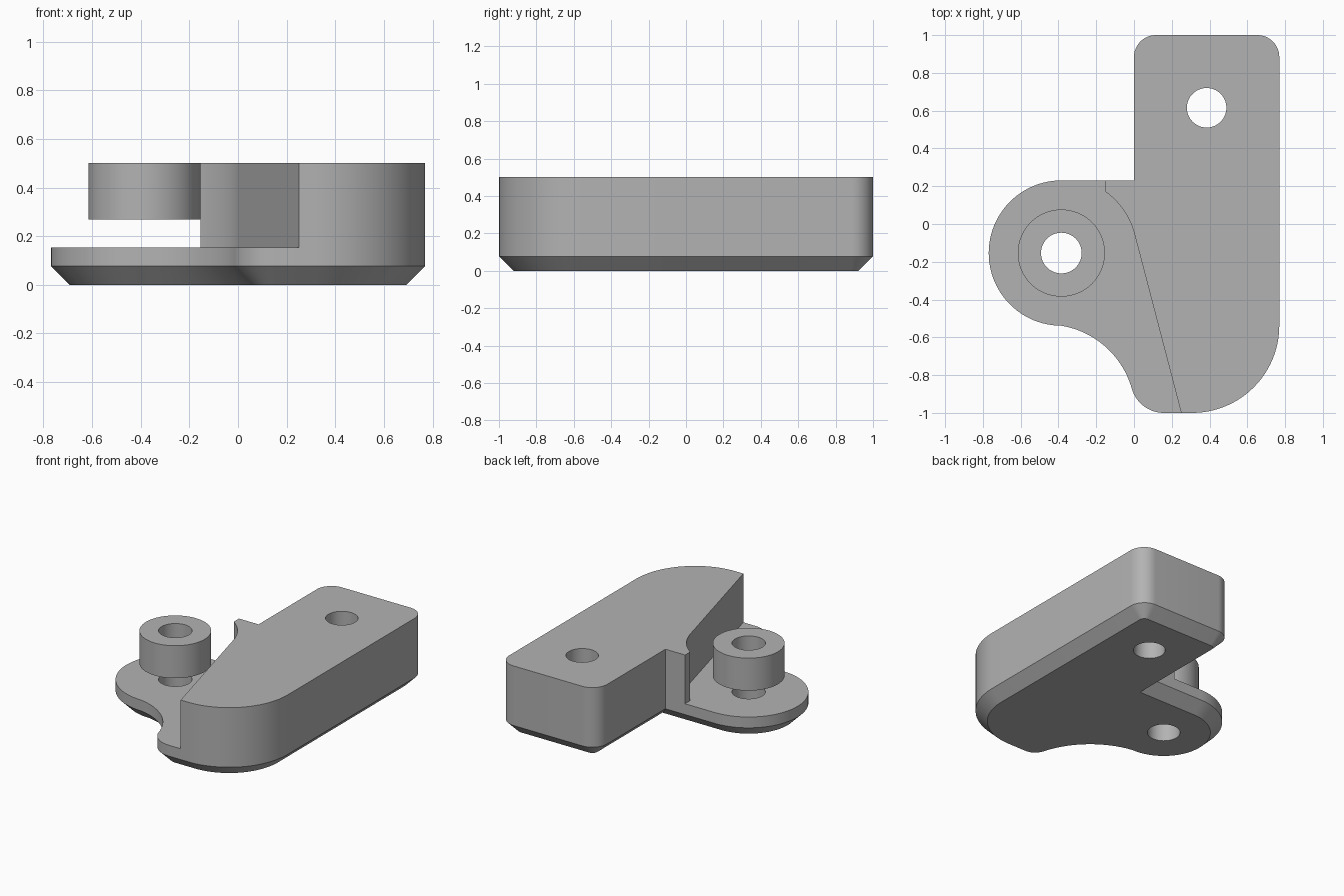
import bpy
import bmesh
from math import cos, sin, radians, degrees, atan2, hypot
from mathutils import Vector

if "Cube" in bpy.data.objects:
    bpy.data.objects.remove(bpy.data.objects["Cube"])

U = 1 / 13  # design unit: the part is 26 units long
LOBE = (-5, -2)
HEIGHT, FLANGE, CHAMFER = 6.5, 2, 1

grey = bpy.data.materials.new("plain grey")
grey.use_nodes = True
colour = (0.45, 0.45, 0.45, 1)
grey.diffuse_color = colour
grey.node_tree.nodes["Principled BSDF"].inputs["Base Color"].default_value = colour


def arc(centre, r, a0, a1, n=24):
    angles = [radians(a0 + (a1 - a0) * i / n) for i in range(n + 1)]
    return [Vector((centre[0] + r * cos(a), centre[1] + r * sin(a))) for a in angles]


def inset(points, d):
    """Mitred inward offset of a counter-clockwise outline."""
    result = []
    for i, p in enumerate(points):
        e0 = (p - points[i - 1]).normalized()
        e1 = (points[(i + 1) % len(points)] - p).normalized()
        n0, n1 = Vector((-e0.y, e0.x)), Vector((-e1.y, e1.x))
        result.append(p + (n0 + n1) * d / (1 + n0.dot(n1)))
    return result


def loft(name, layers):
    """Closed solid through (outline, z) layers."""
    bm = bmesh.new()
    rings = [[bm.verts.new((p.x * U, p.y * U, z * U)) for p in pts] for pts, z in layers]
    n = len(rings[0])
    for low, high in zip(rings, rings[1:]):
        for i in range(n):
            j = (i + 1) % n
            bm.faces.new((low[i], low[j], high[j], high[i]))
    bm.faces.new(rings[0][::-1])
    bm.faces.new(rings[-1])
    mesh = bpy.data.meshes.new(name)
    bm.to_mesh(mesh)
    bm.free()
    mesh.materials.append(grey)
    obj = bpy.data.objects.new(name, mesh)
    bpy.context.collection.objects.link(obj)
    return obj


def activate(obj):
    bpy.ops.object.select_all(action="DESELECT")
    obj.select_set(True)
    bpy.context.view_layer.objects.active = obj


def cut(obj, cutter):
    mod = obj.modifiers.new("cut", "BOOLEAN")
    mod.operation, mod.solver, mod.object = "DIFFERENCE", "EXACT", cutter
    activate(obj)
    bpy.ops.object.modifier_apply(modifier=mod.name)


def cylinder(name, centre, r, z0, z1):
    pts = arc(centre, r, 0, 360, 64)[:-1]
    return loft(name, [(pts, z0), (pts, z1)])


# Outline, counter-clockwise from the inner corner
scoop, toe = (-6, -13), (2.06, -10.7)
scoop_r, toe_r = hypot(1, 6), 2.3
lean = degrees(atan2(toe[1] - scoop[1], toe[0] - scoop[0]))
outline = [Vector((0, 3))]
outline += arc(LOBE, 5, 90, 270, 48)
outline += arc(scoop, scoop_r, degrees(atan2(6, 1)), lean)[1:]
outline += arc(toe, toe_r, 180 + lean, 270, 16)[1:]
outline += arc((4, -7), 6, 270, 360)
outline += arc((8.5, 11.5), 1.5, 0, 90, 12)
outline += arc((1.5, 11.5), 1.5, 90, 180, 12)

# Full-height body with a chamfered foot
body = loft("bracket_body", [(inset(outline, CHAMFER), 0), (outline, CHAMFER), (outline, HEIGHT)])

# Pocket that leaves the thin flange around the lobe
pocket = [Vector(p) for p in ((-2, 4), (-12, 4), (-12, -14), (3.51, -14))]
pocket += arc(LOBE, 5.2, 14.7, 54.8)
pocket_cutter = loft("pocket_cutter", [(pocket, FLANGE), (pocket, HEIGHT + 1)])

# Raised collar above the flange
collar = cylinder("collar", LOBE, 3, 3.5, HEIGHT)

# Bolt holes
lobe_hole = cylinder("lobe_hole_cutter", LOBE, 1.4, -1, HEIGHT + 1)
arm_hole = cylinder("arm_hole_cutter", (5, 8), 1.36, -1, HEIGHT + 1)

for cutter in (pocket_cutter, lobe_hole, arm_hole):
    cut(body, cutter)
cut(collar, lobe_hole)
for cutter in (pocket_cutter, lobe_hole, arm_hole):
    bpy.data.objects.remove(cutter)

for obj in (body, collar):
    activate(obj)
    bpy.ops.object.shade_smooth_by_angle(angle=radians(30))
